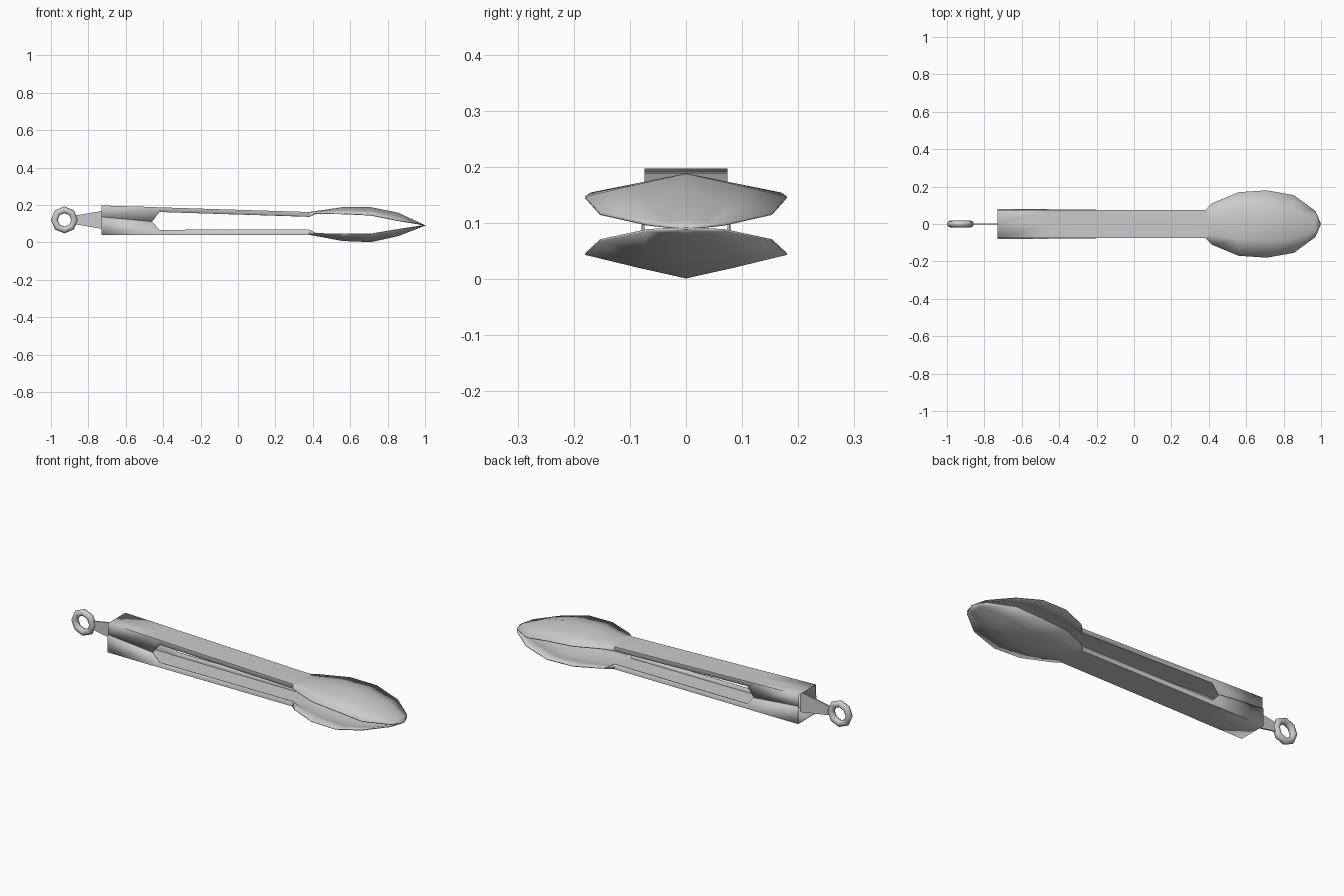
import bpy, bmesh, math

if "Cube" in bpy.data.objects:
    bpy.data.objects.remove(bpy.data.objects["Cube"])


def finish(obj, angle):
    bpy.ops.object.select_all(action='DESELECT')
    obj.select_set(True)
    bpy.context.view_layer.objects.active = obj
    bpy.ops.object.shade_smooth_by_angle(angle=math.radians(angle))


def tong_arm(name, stations, up):
    """Loft a bent sheet; station = x, edge y, edge z, shoulder y, shoulder z, ridge z."""
    bm = bmesh.new()
    rows = []
    for x, ey, ez, sy, sz, rz in stations:
        pts = [(-ey, ez), (-sy, sz), (0, rz), (sy, sz), (ey, ez)]
        rows.append([bm.verts.new((x, y, z)) for y, z in pts])
    for a, b in zip(rows, rows[1:]):
        for i in range(4):
            quad = [a[i], b[i], b[i + 1], a[i + 1]]
            bm.faces.new(quad if up else quad[::-1])
    bmesh.ops.remove_doubles(bm, verts=bm.verts, dist=0.0005)
    mesh = bpy.data.meshes.new(name)
    bm.to_mesh(mesh)
    bm.free()
    obj = bpy.data.objects.new(name, mesh)
    bpy.context.collection.objects.link(obj)
    finish(obj, 30)
    sheet = obj.modifiers.new("sheet", 'SOLIDIFY')
    sheet.thickness = 0.004
    sheet.offset = -1
    return obj


# Upper arm: channel handle flowing into a leaf-shaped gripping head
tong_arm("upper_arm", [
    (-0.73, 0.074, 0.125, 0.074, 0.197, 0.197),
    (-0.46, 0.074, 0.110, 0.074, 0.189, 0.189),
    (-0.42, 0.074, 0.162, 0.074, 0.187, 0.187),
    (0.38, 0.074, 0.138, 0.074, 0.162, 0.162),
    (0.415, 0.110, 0.155, 0.060, 0.161, 0.167),
    (0.56, 0.170, 0.154, 0.080, 0.172, 0.188),
    (0.71, 0.180, 0.147, 0.085, 0.169, 0.188),
    (0.855, 0.154, 0.118, 0.075, 0.140, 0.159),
    (0.97, 0.070, 0.099, 0.035, 0.102, 0.106),
    (1.0, 0, 0.091, 0, 0.091, 0.091)], True)

# Lower arm: its side walls wrap around the upper ones at the handle
tong_arm("lower_arm", [
    (-0.73, 0.079, 0.136, 0.079, 0.040, 0.040),
    (-0.46, 0.079, 0.111, 0.079, 0.040, 0.040),
    (-0.42, 0.077, 0.067, 0.077, 0.040, 0.040),
    (0.38, 0.074, 0.067, 0.074, 0.040, 0.040),
    (0.415, 0.110, 0.046, 0.060, 0.040, 0.034),
    (0.56, 0.170, 0.042, 0.080, 0.024, 0.007),
    (0.71, 0.180, 0.043, 0.085, 0.020, 0.001),
    (0.855, 0.154, 0.067, 0.075, 0.049, 0.033),
    (0.97, 0.070, 0.085, 0.035, 0.081, 0.077),
    (1.0, 0, 0.089, 0, 0.089, 0.089)], False)

# Thin tapered pull tab sliding into the handle
bm = bmesh.new()
profile = [(-0.88, 0.098), (-0.69, 0.066), (-0.69, 0.174), (-0.88, 0.142)]
face = bm.faces.new([bm.verts.new((x, -0.004, z)) for x, z in profile])
ext = bmesh.ops.extrude_face_region(bm, geom=[face])
bmesh.ops.translate(bm, vec=(0, 0.008, 0),
                    verts=[g for g in ext["geom"] if isinstance(g, bmesh.types.BMVert)])
bmesh.ops.recalc_face_normals(bm, faces=bm.faces)
mesh = bpy.data.meshes.new("pull_tab")
bm.to_mesh(mesh)
bm.free()
bpy.context.collection.objects.link(bpy.data.objects.new("pull_tab", mesh))

# Hanging ring
bpy.ops.mesh.primitive_torus_add(major_segments=8, minor_segments=8,
                                 major_radius=0.054, minor_radius=0.018,
                                 location=(-0.928, 0, 0.12),
                                 rotation=(math.pi / 2, 0, 0))
ring = bpy.context.object
ring.name = "hanging_ring"
finish(ring, 60)
